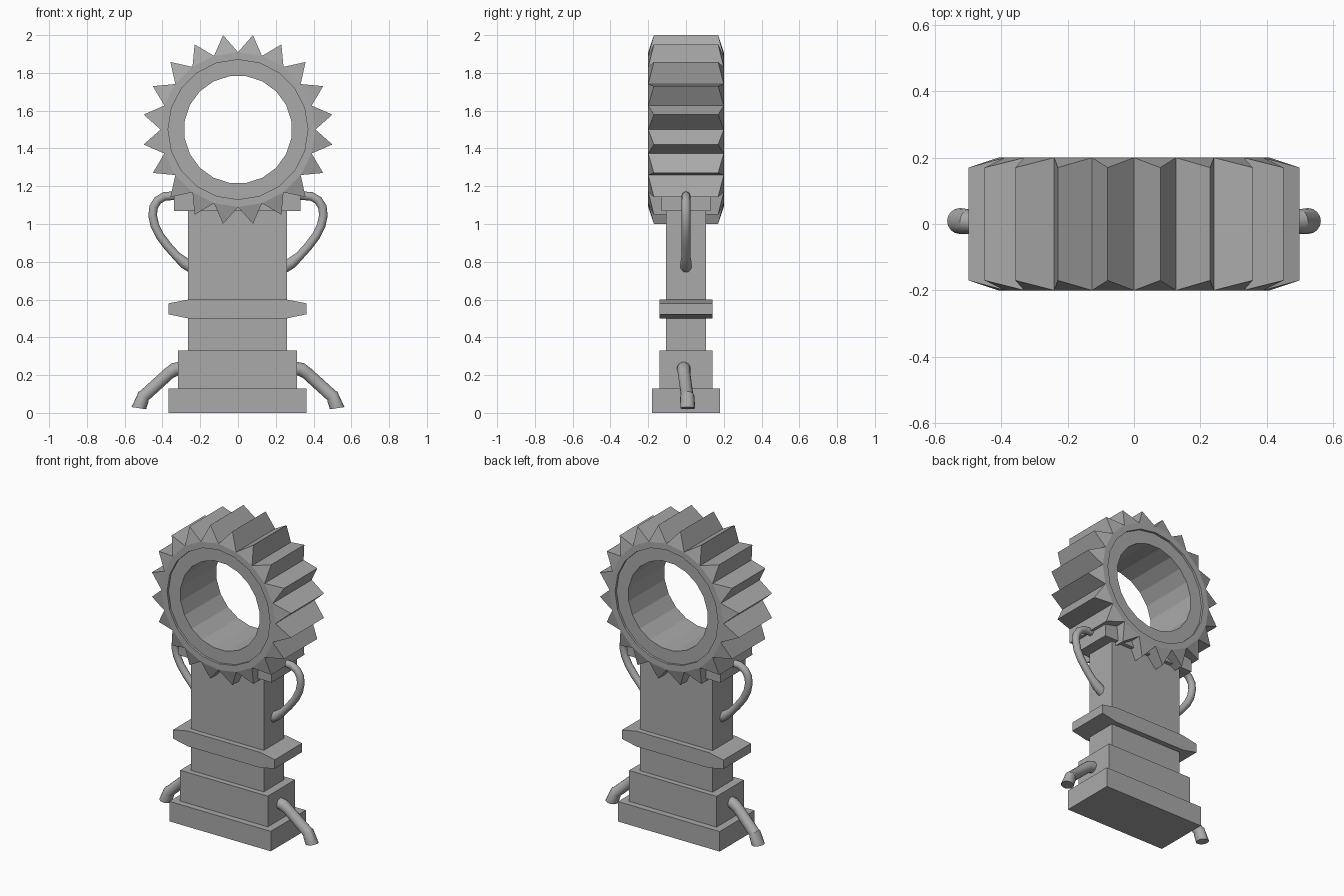
import bpy, bmesh, math
from mathutils import Vector

cube = bpy.data.objects.get("Cube")
if cube:
    bpy.data.objects.remove(cube, do_unlink=True)

grey = bpy.data.materials.new("plain grey")
grey.use_nodes = True
grey.diffuse_color = (0.4, 0.4, 0.4, 1)
grey.node_tree.nodes["Principled BSDF"].inputs["Base Color"].default_value = (0.4, 0.4, 0.4, 1)

TEETH = 20
GEAR_Z = 1.5
CENTRE_X = -0.003


def finish(name, bm, smooth=False):
    bmesh.ops.recalc_face_normals(bm, faces=bm.faces)
    mesh = bpy.data.meshes.new(name)
    bm.to_mesh(mesh)
    bm.free()
    mesh.materials.append(grey)
    obj = bpy.data.objects.new(name, mesh)
    bpy.context.collection.objects.link(obj)
    if smooth:
        bpy.ops.object.select_all(action="DESELECT")
        obj.select_set(True)
        bpy.context.view_layer.objects.active = obj
        bpy.ops.object.shade_smooth_by_angle(angle=math.radians(40))
    return obj


def extruded(name, outline, half_depth):
    """Extrude an x-z outline along y."""
    bm = bmesh.new()
    face = bm.faces.new([bm.verts.new((x + CENTRE_X, -half_depth, z)) for x, z in outline])
    new = bmesh.ops.extrude_face_region(bm, geom=[face])["geom"]
    bmesh.ops.translate(bm, vec=(0, 2 * half_depth, 0),
                        verts=[v for v in new if isinstance(v, bmesh.types.BMVert)])
    return finish(name, bm)


def block(name, half_width, half_depth, low, high):
    w = half_width
    return extruded(name, [(-w, low), (w, low), (w, high), (-w, high)], half_depth)


def bridge(bm, a, b):
    for i in range(len(a)):
        j = (i + 1) % len(a)
        bm.faces.new((a[i], a[j], b[j], b[i]))


def pipe(name, stations, side, sides=16):
    """Sweep a circle through (point, axis, radius) stations, mirrored by side."""
    bm = bmesh.new()
    rings = []
    for point, axis, radius in stations:
        axis = Vector(axis).normalized()
        u = Vector((0, 1, 0))
        u = (u - axis * u.dot(axis)).normalized()
        v = axis.cross(u)
        ring = []
        for i in range(sides):
            a = math.tau * i / sides
            p = Vector(point) + radius * (math.cos(a) * u + math.sin(a) * v)
            ring.append(bm.verts.new((p.x * side, p.y, p.z)))
        rings.append(ring)
    for a, b in zip(rings, rings[1:]):
        bridge(bm, a, b)
    bm.faces.new(rings[0])
    bm.faces.new(rings[-1])
    return finish(name, bm, True)


# Stepped base, column and the block that cradles the gear
block("base_plate", 0.365, 0.18, 0, 0.13)
block("base_block", 0.315, 0.14, 0.13, 0.33)
block("column", 0.262, 0.105, 0.33, 1.16)
block("gear_cradle", 0.335, 0.13, 1.07, 1.17)

# Collar with tapered ends
extruded("collar", [(-0.26, 0.5), (0.26, 0.5), (0.365, 0.522), (0.365, 0.58),
                    (0.26, 0.6), (-0.26, 0.6), (-0.365, 0.58), (-0.365, 0.522)], 0.14)

# Toothed wheel with a recessed rim around the hole
bm = bmesh.new()


def gear_ring(radius, y, turn):
    ring = []
    for i in range(TEETH):
        a = math.tau * (i + turn) / TEETH
        ring.append(bm.verts.new((radius * math.sin(a), y, GEAR_Z + radius * math.cos(a))))
    return ring


halves = []
for s in (-1, 1):
    root = gear_ring(0.41, s * 0.2, 0)
    tip = gear_ring(0.506, s * 0.17, 0.5)
    rim = gear_ring(0.37, s * 0.2, 0)
    step = gear_ring(0.37, s * 0.185, 0)
    hole = gear_ring(0.286, s * 0.185, 0.5)
    bridge(bm, root, rim)
    bridge(bm, rim, step)
    for i in range(TEETH):
        j = (i + 1) % TEETH
        bm.faces.new((root[i], tip[i], root[j]))
        bm.faces.new((step[i], step[j], hole[i]))
        bm.faces.new((step[j], hole[j], hole[i]))
    halves.append((root, tip, hole))
(root_f, tip_f, hole_f), (root_b, tip_b, hole_b) = halves
for i in range(TEETH):
    j = (i + 1) % TEETH
    bm.faces.new((root_f[i], tip_f[i], tip_b[i], root_b[i]))
    bm.faces.new((tip_f[i], root_f[j], root_b[j], tip_b[i]))
bridge(bm, hole_f, hole_b)
finish("gear", bm)

# Bent side pipes and splayed legs with flared feet
bend = [(0.27, 1.148), (0.34, 1.15), (0.39, 1.146), (0.425, 1.125), (0.447, 1.09),
        (0.452, 1.045), (0.44, 0.99), (0.412, 0.935), (0.37, 0.88), (0.325, 0.83),
        (0.285, 0.795), (0.245, 0.77)]
points = [Vector((x, 0, z)) for x, z in bend]
pipe_stations = []
for i, p in enumerate(points):
    axis = points[min(i + 1, len(points) - 1)] - points[max(i - 1, 0)]
    pipe_stations.append((p, axis, 0.03 if i > len(points) - 3 else 0.023))

slope = (0.75, 0.08, -0.66)
leg_stations = [((0.29, -0.012, 0.238), (1, 0, 0), 0.036),
                ((0.335, -0.012, 0.23), (0.9, 0.04, -0.43), 0.036),
                ((0.365, -0.01, 0.21), slope, 0.033),
                ((0.495, 0.006, 0.092), slope, 0.033),
                ((0.5, 0.007, 0.085), slope, 0.038),
                ((0.525, 0.009, 0.025), (0.15, 0, -1), 0.039)]
for label, side in (("left", 1), ("right", -1)):
    pipe(label + "_pipe", pipe_stations, side)
    pipe(label + "_leg", leg_stations, side)
